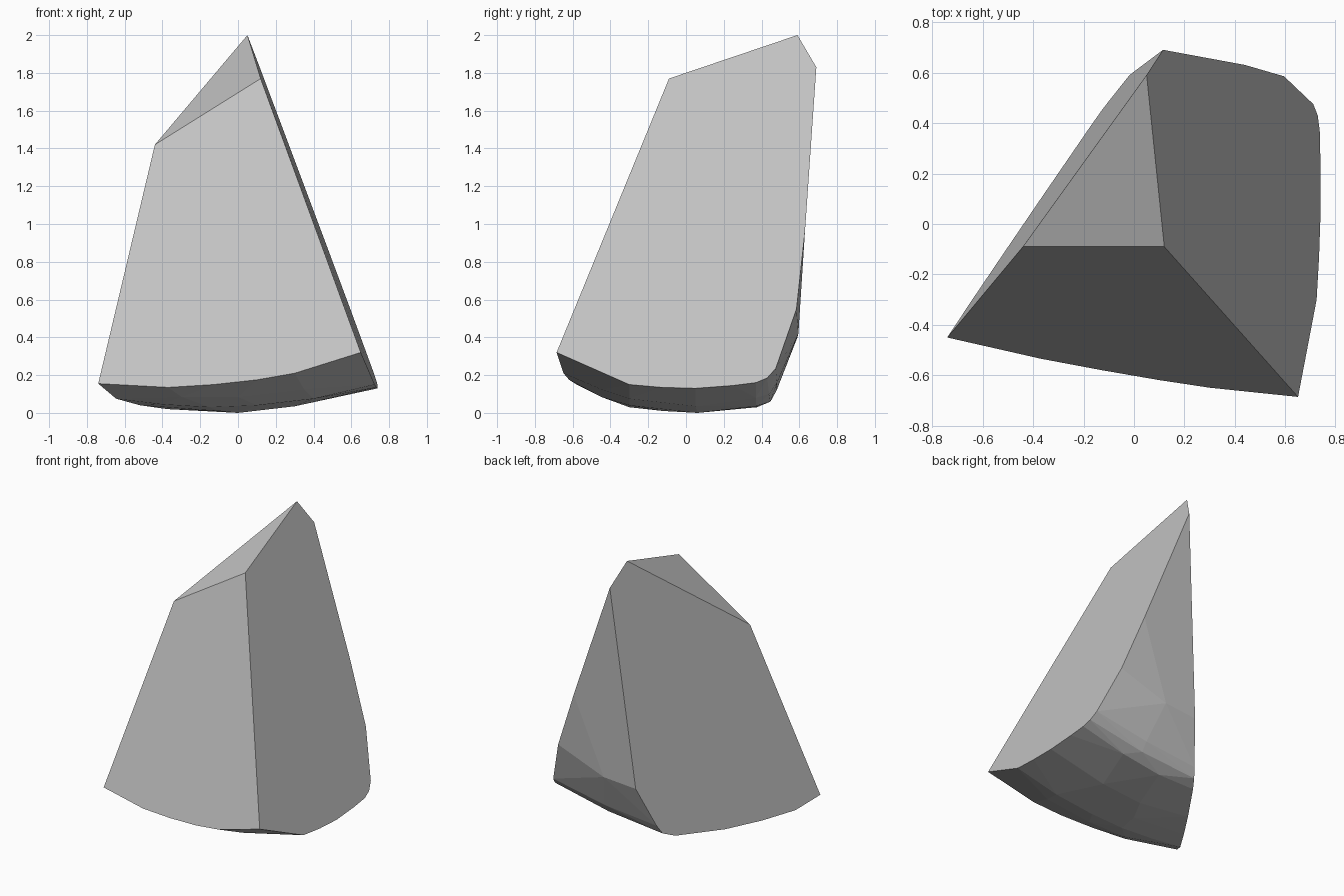
import bpy, bmesh, math

# Cut planes of the shard
def right_plane(y, z):
    return (0.787 + 0.024 * y - 0.3755 * z, y, z)

def front_plane(x, z):
    return (x, -0.656 - 0.209 * x + 0.334 * z, z)

def left_plane(x, z):
    return (x, 0.641 + 1.461 * x - 0.062 * z, z)

# Sharp corners: peak, top front right, top front left, back shoulder
points = [(0.05, 0.59, 2.0), (0.12, -0.09, 1.77), (-0.44, -0.09, 1.42), (0.115, 0.69, 1.83)]

# Lower outline of the front cut
points += [front_plane(x, z) for x, z in (
    (-0.74, 0.155), (-0.37, 0.135), (-0.13, 0.15), (0.1, 0.175), (0.3, 0.21), (0.65, 0.32))]

# Lower and back outline of the right cut
points += [right_plane(y, z) for y, z in (
    (-0.3, 0.15), (-0.13, 0.135), (0.05, 0.13), (0.25, 0.145), (0.37, 0.16),
    (0.43, 0.185), (0.475, 0.235), (0.585, 0.55), (0.63, 0.964))]

# Lower and back outline of the left cut
points += [left_plane(x, z) for x, z in (
    (-0.645, 0.075), (-0.517, 0.04), (-0.374, 0.02), (-0.18, 0.03),
    (-0.13, 0.06), (-0.105, 0.12), (-0.018, 0.40))]

# Domed underside and rounded back
points += [
    (0.23, 0.595, 0.42), (0.3, 0.482, 0.16), (0.3, 0.44, 0.1),
    (0.1, 0.37, 0.035), (0.4, 0.37, 0.08),
    (0.0, 0.06, 0.0), (0.3, 0.05, 0.035), (0.6, 0.04, 0.1),
    (-0.1, -0.12, 0.01), (-0.4, -0.3, 0.045), (-0.15, -0.3, 0.03),
    (0.1, -0.3, 0.04), (0.4, -0.3, 0.075),
    (-0.3, -0.45, 0.085), (0.0, -0.45, 0.085), (0.35, -0.45, 0.125)]

# Skin the shard and merge the flat cuts
bm = bmesh.new()
for p in points:
    bm.verts.new(p)
hull = bmesh.ops.convex_hull(bm, input=bm.verts[:])
loose = [v for v in bm.verts if not v.link_faces]
bmesh.ops.delete(bm, geom=loose, context='VERTS')
bmesh.ops.dissolve_limit(bm, angle_limit=math.radians(1.5), verts=bm.verts[:], edges=bm.edges[:])
bmesh.ops.recalc_face_normals(bm, faces=bm.faces[:])

mesh = bpy.data.meshes.new("rock_shard")
bm.to_mesh(mesh)
bm.free()
shard = bpy.data.objects.new("rock_shard", mesh)
bpy.context.collection.objects.link(shard)

# Plain stone colour
stone = bpy.data.materials.new("grey_stone")
stone.diffuse_color = (0.55, 0.55, 0.55, 1)
mesh.materials.append(stone)
